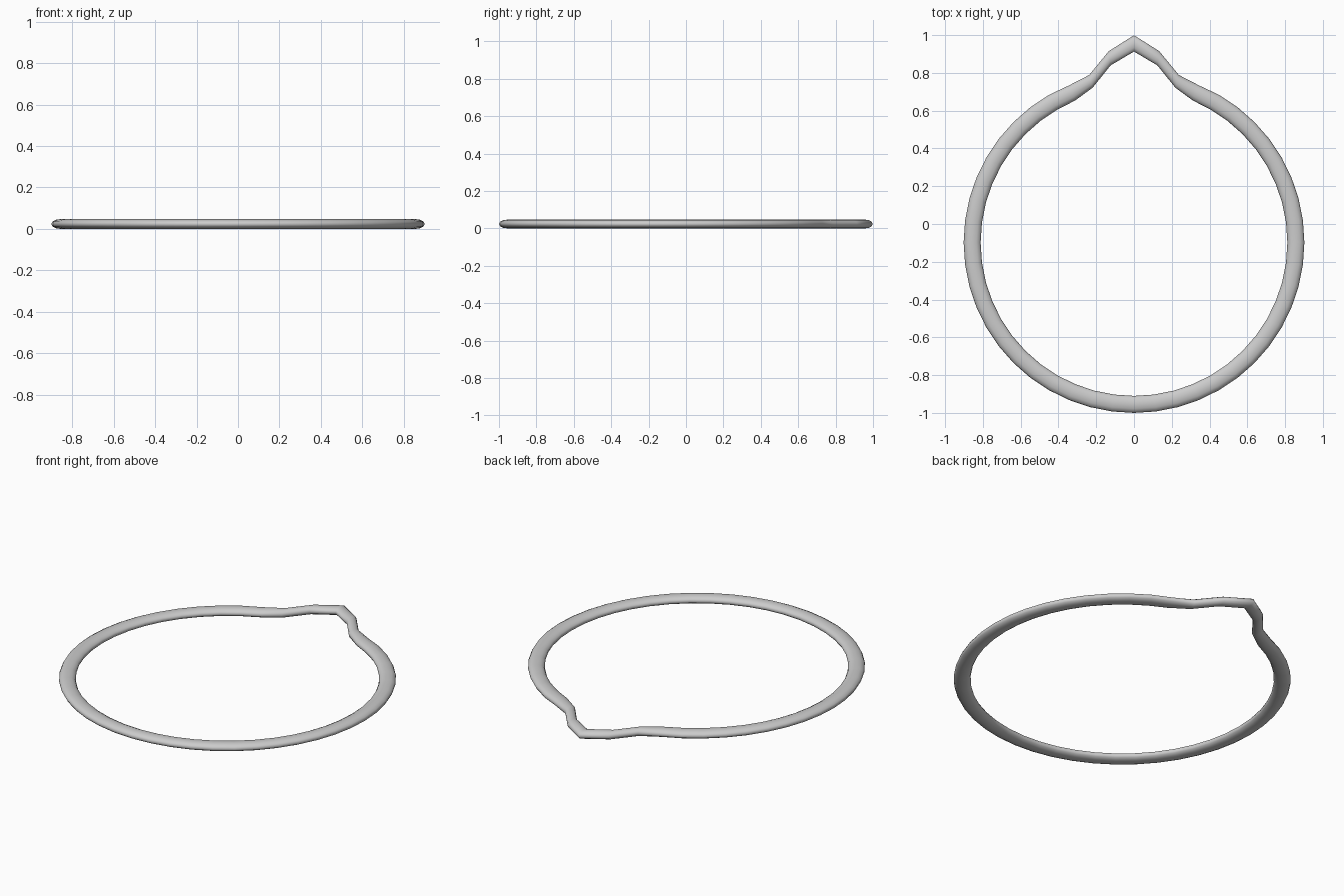
import bpy, bmesh
from math import sin, cos, pi

if "Cube" in bpy.data.objects:
    bpy.data.objects.remove(bpy.data.objects["Cube"])

SEGMENTS, SIDES = 48, 12
CENTER_Y = -0.098
RADIUS, HALF_WIDTH, HALF_HEIGHT = 0.857, 0.045, 0.0235
# Pointed tip: (centre radius, half width) by step away from the point
TIP = {0: (1.054, 0.043), 1: (0.984, 0.038), 2: (0.883, 0.035), 3: (0.857, 0.043)}

bm = bmesh.new()
rings = []
for i in range(SEGMENTS):
    a = 2 * pi * i / SEGMENTS
    radius, width = TIP.get(min(i, SEGMENTS - i), (RADIUS, HALF_WIDTH))
    ring = []
    for j in range(SIDES):
        t = 2 * pi * j / SIDES
        r = radius + width * cos(t)
        ring.append(bm.verts.new((r * sin(a), CENTER_Y + r * cos(a),
                                  HALF_HEIGHT * (1 + sin(t)))))
    rings.append(ring)

# Join neighbouring cross-sections into a closed band
for i in range(SEGMENTS):
    a, b = rings[i], rings[(i + 1) % SEGMENTS]
    for j in range(SIDES):
        k = (j + 1) % SIDES
        bm.faces.new((a[j], b[j], b[k], a[k])).smooth = True
bmesh.ops.recalc_face_normals(bm, faces=bm.faces)

mesh = bpy.data.meshes.new("pointed_ring")
bm.to_mesh(mesh)
bm.free()
ring_obj = bpy.data.objects.new("pointed_ring", mesh)
bpy.context.collection.objects.link(ring_obj)
